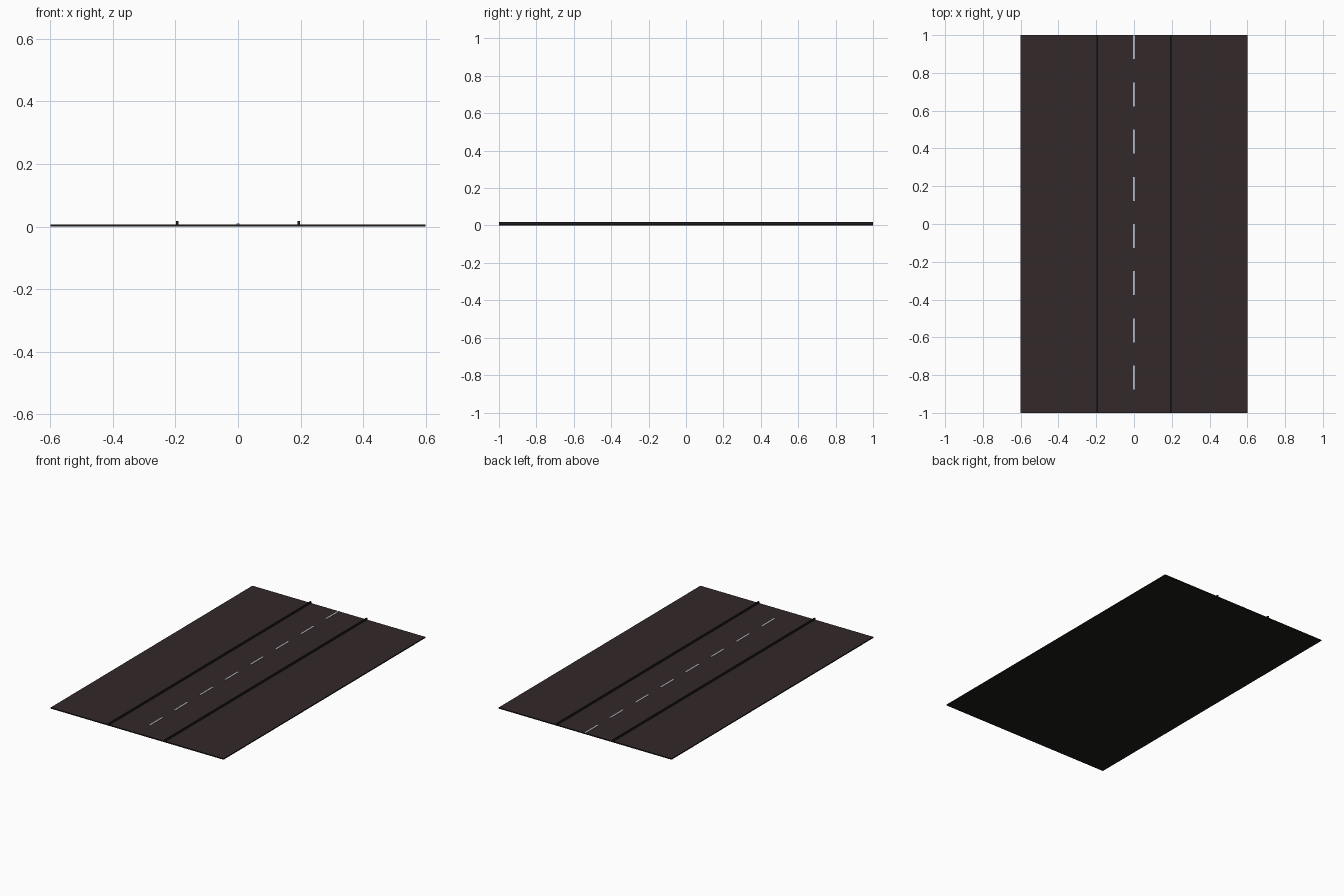
import bpy

if "Cube" in bpy.data.objects:
    bpy.data.objects.remove(bpy.data.objects["Cube"])

def mat(name, rgb):
    m = bpy.data.materials.new(name)
    m.diffuse_color = (*rgb, 1)
    m.use_nodes = True
    m.node_tree.nodes["Principled BSDF"].inputs["Base Color"].default_value = m.diffuse_color
    return m

asphalt = mat("dark asphalt", (0.033, 0.021, 0.023))
black = mat("black base", (0.013, 0.012, 0.010))
kerb_grey = mat("dark kerb", (0.013, 0.012, 0.012))
paint = mat("pale line paint", (0.45, 0.50, 0.54))

def box(name, x0, x1, y0, y1, z0, z1, m):
    bpy.ops.mesh.primitive_cube_add(
        size=1, location=((x0 + x1) / 2, (y0 + y1) / 2, (z0 + z1) / 2))
    o = bpy.context.object
    o.name = name
    o.scale = (x1 - x0, y1 - y0, z1 - z0)
    bpy.ops.object.transform_apply(location=False, rotation=False, scale=True)
    o.data.materials.append(m)
    return o

# road slab: asphalt on top, black sides and underside
slab = box("road_slab", -0.6, 0.6, -1, 1, 0, 0.007, asphalt)
slab.data.materials.append(black)
for p in slab.data.polygons:
    p.material_index = 0 if p.normal.z > 0.5 else 1

# low kerbs either side of the carriageway
for side, s in (("left", -1), ("right", 1)):
    a, b = sorted((s * 0.19, s * 0.198))
    box("kerb_" + side, a, b, -1, 1, 0.007, 0.018, kerb_grey)

# dashed centre line
for i in range(8):
    y = 1 - 0.25 * i
    box(f"centre_dash_{i + 1}", -0.005, 0.005, y - 0.127, y, 0.007, 0.009, paint)
